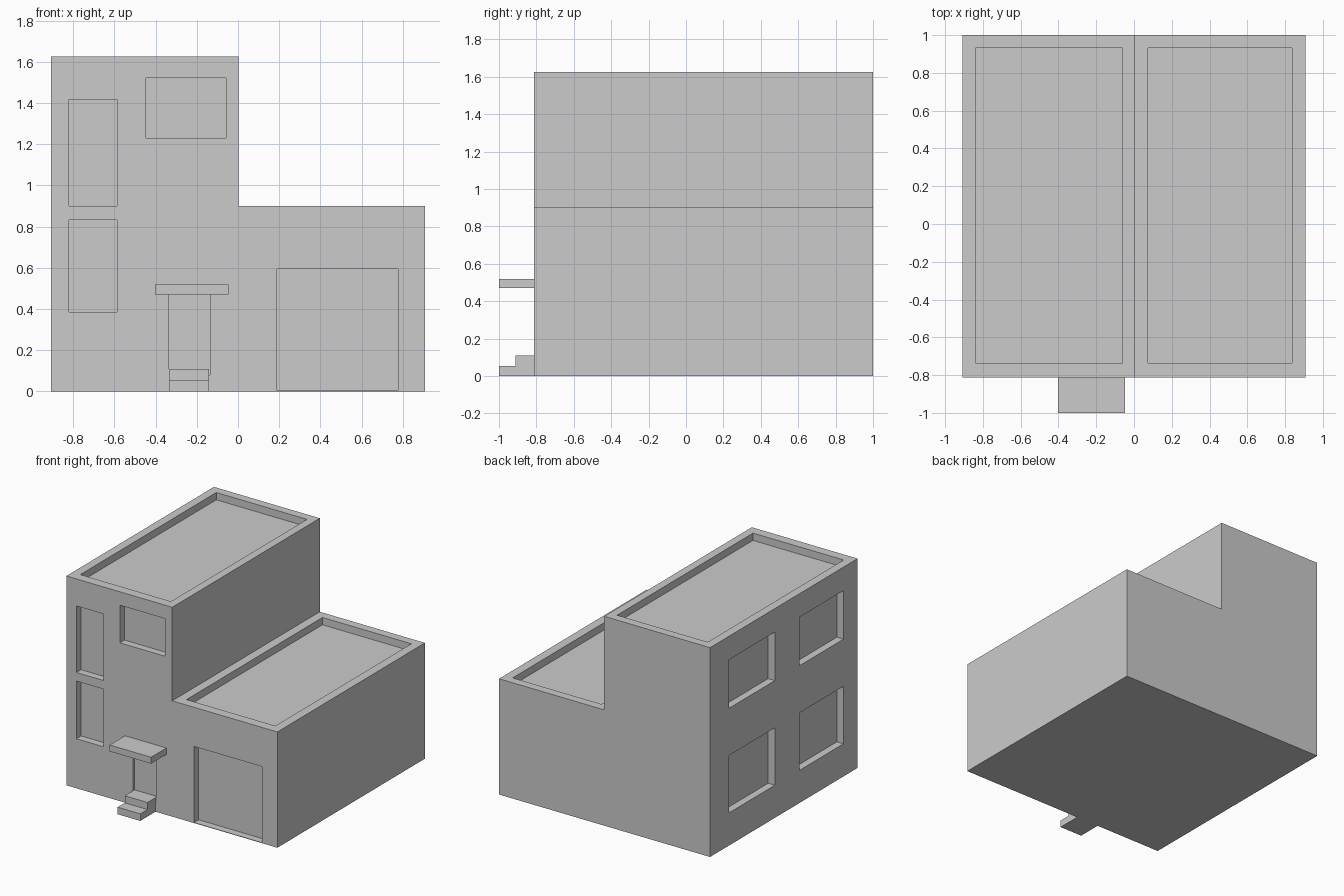
import bpy, bmesh

if "Cube" in bpy.data.objects:
    bpy.data.objects.remove(bpy.data.objects["Cube"])

W, FRONT, BACK = 0.907, -0.812, 1.0
H_TALL, H_LOW = 1.627, 0.90
DEPTH = 0.057   # window, garage and roof recess depth
OUT = 0.05      # how far cutters stick out of the walls


def finish(name, bm):
    bmesh.ops.recalc_face_normals(bm, faces=bm.faces[:])
    mesh = bpy.data.meshes.new(name)
    bm.to_mesh(mesh)
    bm.free()
    obj = bpy.data.objects.new(name, mesh)
    bpy.context.collection.objects.link(obj)
    return obj


def add_prism(bm, points, direction):
    """Extrude a closed outline along a direction."""
    face = bm.faces.new([bm.verts.new(p) for p in points])
    new = bmesh.ops.extrude_face_region(bm, geom=[face])["geom"]
    verts = [v for v in new if isinstance(v, bmesh.types.BMVert)]
    bmesh.ops.translate(bm, verts=verts, vec=direction)


def add_box(bm, x0, x1, y0, y1, z0, z1):
    add_prism(bm, [(x0, y0, z0), (x1, y0, z0), (x1, y1, z0), (x0, y1, z0)],
              (0, 0, z1 - z0))


# House body: stepped front outline
bm = bmesh.new()
outline = [(-W, 0), (W, 0), (W, H_LOW), (0.003, H_LOW), (0.003, H_TALL), (-W, H_TALL)]
add_prism(bm, [(x, FRONT, z) for x, z in outline], (0, BACK - FRONT, 0))
house = finish("house_body", bm)

# All recesses in one cutter
bm = bmesh.new()
front_openings = [
    (-0.82, -0.587, 0.385, 0.833, DEPTH),   # lower tall window
    (-0.82, -0.587, 0.90, 1.417, DEPTH),    # upper tall window
    (-0.447, -0.058, 1.23, 1.522, DEPTH),   # wide window
    (0.19, 0.777, 0.004, 0.595, DEPTH),     # garage door
    (-0.335, -0.137, 0.08, 0.49, 0.02),     # entrance door
]
for x0, x1, z0, z1, depth in front_openings:
    add_box(bm, x0, x1, FRONT - OUT, FRONT + depth, z0, z1)
for y0, y1 in [(0.205, 0.767), (-0.638, -0.10)]:          # left side windows
    for z0, z1 in [(0.254, 0.70), (1.067, 1.444)]:
        add_box(bm, -W - OUT, -W + DEPTH, y0, y1, z0, z1)
for x0, x1, top in [(-0.84, -0.06, H_TALL), (0.073, 0.837, H_LOW)]:  # roof trays
    add_box(bm, x0, x1, -0.737, 0.933, top - DEPTH, top + OUT)
cutter = finish("recess_cutter", bm)
cutter.hide_render = True

# Cut the recesses and drop the helper
mod = house.modifiers.new("recesses", 'BOOLEAN')
mod.operation = 'DIFFERENCE'
mod.solver = 'EXACT'
mod.object = cutter
bpy.context.view_layer.objects.active = house
bpy.ops.object.modifier_apply(modifier=mod.name)
bpy.data.objects.remove(cutter, do_unlink=True)

# Canopy over the entrance
bm = bmesh.new()
add_box(bm, -0.403, -0.047, -1.0, FRONT, 0.47, 0.52)
finish("entrance_canopy", bm)

# Entrance steps from a side profile
bm = bmesh.new()
profile = [(FRONT + 0.02, 0), (-1.0, 0), (-1.0, 0.055), (-0.912, 0.055),
           (-0.912, 0.11), (FRONT + 0.02, 0.11)]
add_prism(bm, [(-0.335, y, z) for y, z in profile], (0.195, 0, 0))
finish("entrance_steps", bm)
